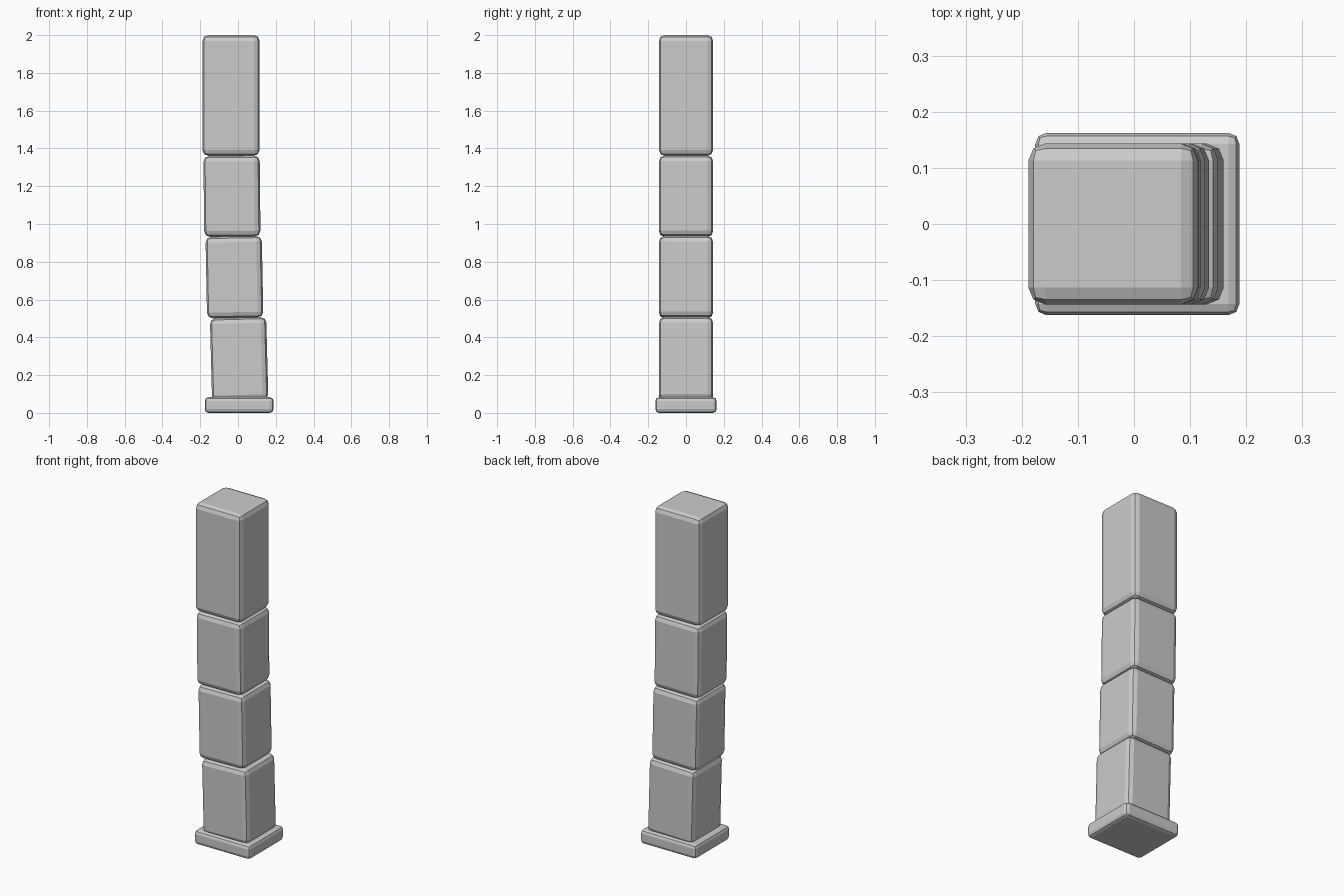
import bpy
import math

if "Cube" in bpy.data.objects:
    bpy.data.objects.remove(bpy.data.objects["Cube"])


def block(name, x, z0, z1, size_x, size_y, bevel, tilt=0.0):
    """Bevelled box from z0 to z1, leaning sideways by tilt degrees."""
    bpy.ops.mesh.primitive_cube_add(size=1, location=(x, 0, (z0 + z1) / 2))
    ob = bpy.context.object
    ob.name = name
    ob.scale = (size_x, size_y, z1 - z0)
    bpy.ops.object.transform_apply(location=False, rotation=False, scale=True)
    ob.rotation_euler.y = math.radians(-tilt)
    mod = ob.modifiers.new("rounded_edges", 'BEVEL')
    mod.width = bevel
    mod.segments = 2
    return ob


# Foot slab
block("base_slab", 0.006, 0.0, 0.083, 0.364, 0.325, 0.02)

# Stacked stones, each leaning a little less than the one below
stones = [
    # x centre, bottom, top, lean
    (0.006, 0.065, 0.504, 1.5),
    (-0.019, 0.503, 0.934, 1.1),
    (-0.032, 0.933, 1.361, 0.6),
    (-0.037, 1.361, 2.0, 0.0),
]
for i, (x, z0, z1, lean) in enumerate(stones, 1):
    block(f"pillar_stone_{i}", x, z0, z1, 0.302 if i == 4 else 0.298, 0.287, 0.03, lean)
